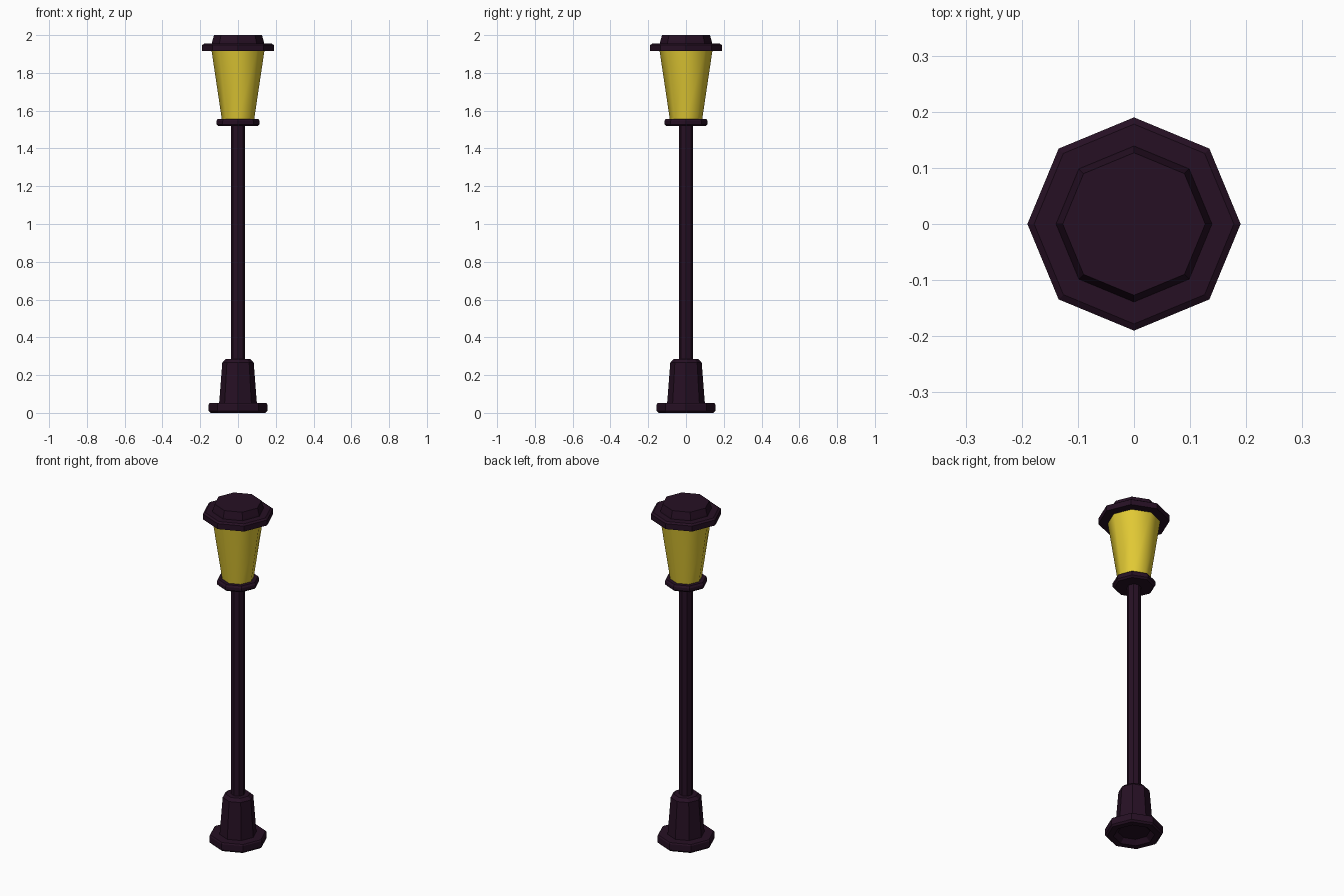
import bpy
import bmesh
from math import cos, sin, tau

if "Cube" in bpy.data.objects:
    bpy.data.objects.remove(bpy.data.objects["Cube"], do_unlink=True)

SIDES = 8


def make_material(name, color):
    mat = bpy.data.materials.new(name)
    mat.use_nodes = True
    mat.diffuse_color = color
    mat.node_tree.nodes["Principled BSDF"].inputs["Base Color"].default_value = color
    return mat


def lathe(name, profile, mat, smooth=False):
    """Octagonal part from (radius, height) rings, listed bottom to top, closed at both ends."""
    bm = bmesh.new()
    rings = [[bm.verts.new((r * cos(tau * i / SIDES), r * sin(tau * i / SIDES), z))
              for i in range(SIDES)] for r, z in profile]
    for low, high in zip(rings, rings[1:]):
        for i in range(SIDES):
            j = (i + 1) % SIDES
            bm.faces.new((low[i], low[j], high[j], high[i])).smooth = smooth
    bm.faces.new(rings[0][::-1])
    bm.faces.new(rings[-1])
    mesh = bpy.data.meshes.new(name)
    bm.to_mesh(mesh)
    bm.free()
    mesh.materials.append(mat)
    obj = bpy.data.objects.new(name, mesh)
    bpy.context.collection.objects.link(obj)
    return obj


iron = make_material("dark plum iron", (0.019, 0.005, 0.017, 1))
glow = make_material("yellow glass", (0.76, 0.59, 0.035, 1))

# Foot with a shallow recess underneath
lathe("foot", [(0.085, 0.025), (0.11, 0), (0.145, 0), (0.155, 0.01),
               (0.155, 0.045), (0.15, 0.052)], iron)

# Tapered pedestal with a chamfered top
lathe("pedestal", [(0.1, 0.05), (0.083, 0.268), (0.065, 0.285)], iron)

# Pole
lathe("pole", [(0.037, 0.28), (0.037, 1.53)], iron)

# Collar that carries the glass
lathe("collar", [(0.105, 1.518), (0.115, 1.528), (0.115, 1.545), (0.108, 1.556)], iron)

# Flared lantern glass
lathe("lantern_glass", [(0.085, 1.55), (0.14, 1.918)], glow, smooth=True)

# Wide brim and the crown on top
lathe("cap_brim", [(0.19, 1.915), (0.19, 1.947), (0.178, 1.955)], iron)
lathe("cap_crown", [(0.14, 1.95), (0.137, 1.965), (0.127, 2.0)], iron)
